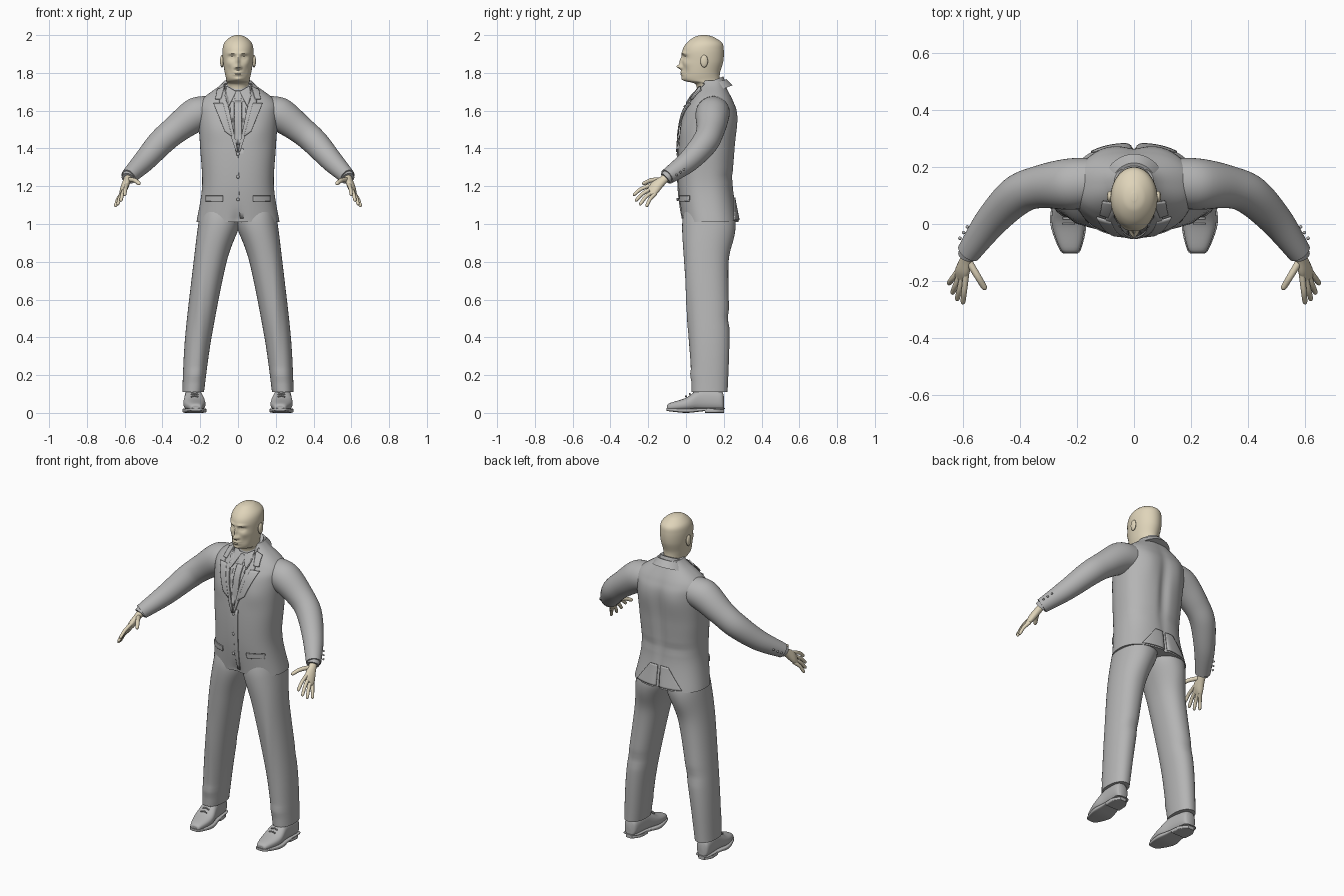
import bpy, bmesh, math
from mathutils import Vector
from mathutils.bvhtree import BVHTree

if "Cube" in bpy.data.objects:
    bpy.data.objects.remove(bpy.data.objects["Cube"])


def material(name, colour):
    m = bpy.data.materials.new(name)
    m.use_nodes = True
    m.diffuse_color = colour
    m.node_tree.nodes["Principled BSDF"].inputs["Base Color"].default_value = colour
    return m


SUIT = material("suit grey", (.46, .46, .46, 1))
SKIN = material("warm skin", (.74, .66, .49, 1))


def finish(name, bm, mat, mirror):
    bmesh.ops.recalc_face_normals(bm, faces=bm.faces)
    mesh = bpy.data.meshes.new(name)
    bm.to_mesh(mesh)
    bm.free()
    mesh.materials.append(mat)
    ob = bpy.data.objects.new(name, mesh)
    bpy.context.collection.objects.link(ob)
    if mirror:
        ob.modifiers.new("both sides", "MIRROR").use_mirror_merge = False
    return ob


def spline(before, start, end, after, t):
    """Smooth curve between the two middle vectors."""
    bend = before * 2 - start * 5 + end * 4 - after
    twist = after - before + start * 3 - end * 3
    return start + ((end - before) * t + bend * t ** 2 + twist * t ** 3) / 2


def loft(name, rings, mat, steps=6, sides=32, power=2, mirror=True):
    """Skin over rings of (centre, half-axis, half-axis), smoothly interpolated."""
    bm, loops, last = bmesh.new(), [], len(rings) - 1
    for k in range(last * steps + 1):
        i = min(k // steps, last - 1)
        four = [rings[max(0, min(last, i + j))] for j in (-1, 0, 1, 2)]
        centre, u, v = (spline(*map(Vector, axis), k / steps - i) for axis in zip(*four))
        loop = []
        for s in range(sides):
            angle = math.tau * s / sides
            p, q = (math.copysign(abs(f) ** (2 / power), f)
                    for f in (math.cos(angle), math.sin(angle)))
            loop.append(bm.verts.new(centre + u * p + v * q))
        loops.append(loop)
    for low, high in zip(loops, loops[1:]):
        for s in range(sides):
            bm.faces.new((low[s - 1], low[s], high[s], high[s - 1]))
    bm.faces.new(loops[0])
    bm.faces.new(loops[-1])
    return finish(name, bm, mat, mirror)


def level(z, left, right, front, back):
    """Horizontal ring from its four limits."""
    return (((left + right) / 2, (front + back) / 2, z),
            ((right - left) / 2, 0, 0), (0, (back - front) / 2, 0))


def tube(name, points, mat, **options):
    """Round limb through points of (x, y, z, radius)."""
    centres, rings = [Vector(p[:3]) for p in points], []
    for i, p in enumerate(points):
        along = centres[min(i + 1, len(centres) - 1)] - centres[max(i - 1, 0)]
        u = along.cross(Vector((0, 0, 1))).normalized()
        rings.append((centres[i], u * p[3], u.cross(along.normalized()) * p[3]))
    return loft(name, rings, mat, **options)


def ball(name, centre, size, mat, mirror=True):
    bm = bmesh.new()
    bmesh.ops.create_uvsphere(bm, u_segments=24, v_segments=16, radius=1)
    for v in bm.verts:
        v.co = Vector(centre) + v.co * Vector(size)
    return finish(name, bm, mat, mirror)


def sculpt(ob, facing, bumps):
    """Push the front (-1) or back (1) out by soft bumps of (x, z, width, height, push)."""
    turned = [max(0, v.normal.y * facing) ** .5 for v in ob.data.vertices]
    for x, z, width, height, push in bumps:
        for v, weight in zip(ob.data.vertices, turned):
            far = ((abs(v.co.x) - x) / width) ** 2 + ((v.co.z - z) / height) ** 2
            v.co.y += facing * push * weight * math.exp(-far)


def patch(name, corners, lift=.005, facing=-1, mirror=True, cells=12):
    """Thin cloth panel laid over the jacket; corners are (x, z) in order round the panel."""
    bm = bmesh.new()
    bm.from_mesh(jacket.data)
    tree = BVHTree.FromBMesh(bm)
    bm.free()
    bm, rows = bmesh.new(), []
    a, b, c, d = map(Vector, corners)
    for i in range(cells + 1):
        row = []
        for j in range(cells + 1):
            p = a.lerp(b, i / cells).lerp(d.lerp(c, i / cells), j / cells)
            start = Vector((p.x, facing, p.y))
            hit = tree.ray_cast(start, Vector((0, -facing, 0)))[0]
            hit = hit or tree.find_nearest(start)[0]
            row.append(bm.verts.new(hit + Vector((0, facing * lift, 0))))
        rows.append(row)
    for low, high in zip(rows, rows[1:]):
        for j in range(cells):
            bm.faces.new((low[j], low[j + 1], high[j + 1], high[j]))
    cloth = finish(name, bm, SUIT, mirror).modifiers.new("cloth", "SOLIDIFY")
    cloth.thickness, cloth.offset = .007, 0


# Jacket body: height, half width, front, back
body = [(1.01, .22, -.02, .28), (1.2, .19, -.04, .25), (1.4, .2, -.04, .26),
        (1.57, .21, -.02, .27), (1.65, .2, .02, .25), (1.73, .1, .07, .21), (1.76, .07, .08, .2)]
jacket = loft("jacket_body", [level(z, -w, w, front, back) for z, w, front, back in body],
              SUIT, steps=10, sides=144, power=2.4, mirror=False)
spine, shoulder_blade = (0, 1.4, .03, .2, -.015), (.1, 1.55, .06, .1, .008)
vent, waist_fold = (0, 1, .012, .1, -.02), (.1, 1.25, .1, .015, -.006)
sculpt(jacket, 1, [spine, shoulder_blade, vent, waist_fold])
cutaway, chest = (0, 1, .03, .06, -.015), (.12, 1.5, .06, .06, .006)
sculpt(jacket, -1, [cutaway, chest])

# Lapels and jacket details follow the body surface
patch("lapel", [(.07, 1.72), (.1, 1.65), (.01, 1.38), (0, 1.38)], lift=.008)
patch("lapel_point", [(.08, 1.64), (.13, 1.64), (.07, 1.49), (.03, 1.46)], lift=.009)
patch("collar_leaf", [(.07, 1.73), (.11, 1.71), (.12, 1.66), (.09, 1.66)], lift=.01)
patch("front_edge", [(0, 1.4), (.03, 1.4), (.03, 1.03), (.01, 1.03)], lift=.002, mirror=False)
patch("pocket_flap", [(.08, 1.15), (.17, 1.15), (.17, 1.12), (.08, 1.12)])
patch("vent_flap", [(.01, 1.14), (.06, 1.14), (.15, 1.02), (.01, 1.02)], lift=.003, facing=1)
for z in (1.13, 1.25, 1.37):
    ball("jacket_button", (0, -.045, z), (.009, .006, .009), SUIT, mirror=False)

# Shirt opening, tie and collars
for v in jacket.data.vertices:
    if v.co.y < .1 and abs(v.co.x) < (v.co.z - 1.38) * .2 and v.co.z < 1.74:
        v.co.y += .012
patch("tie_blade", [(-.02, 1.65), (.02, 1.65), (.02, 1.42), (-.02, 1.42)], mirror=False)
patch("tie_knot", [(-.025, 1.7), (.025, 1.7), (.015, 1.65), (-.015, 1.65)],
      lift=.013, mirror=False)
patch("shirt_collar_leaf", [(.06, 1.73), (.01, 1.7), (.05, 1.62), (.07, 1.68)], lift=.015)


def collar(name, base, top, low_radius, high_radius):
    rings = [((0, .13, z), (r, 0, 0), (0, r * 1.05, r * .4))
             for z, r in ((base, low_radius), (top, high_radius))]
    loft(name, rings, SUIT, sides=48, mirror=False)


collar("shirt_collar", 1.7, 1.755, .08, .065)
collar("jacket_collar", 1.69, 1.735, .11, .08)

# Sleeves, cuffs and their buttons
tube("sleeve", [(.12, .15, 1.6, .08), (.22, .14, 1.58, .09), (.33, .13, 1.5, .075),
                (.41, .1, 1.43, .07), (.5, .01, 1.33, .058), (.58, -.1, 1.25, .042)],
     SUIT, sides=40)
wrist = Vector((.58, -.1, 1.25))
knuckles = Vector((.61, -.19, 1.17))
tube("shirt_cuff", [(*wrist.lerp(knuckles, t), .034) for t in (-.1, .1)], SUIT)
for k in range(3):
    spot = wrist + Vector((.03, .05, .01)) + k * Vector((-.013, .02, .014))
    ball("sleeve_button", spot, (.006, .006, .006), SUIT)

# Palm spreads from wrist to knuckles; fingers fan out from index to little
index_root, little_root = Vector((.59, -.19, 1.2)), Vector((.62, -.17, 1.15))
index_tip, little_tip = Vector((.6, -.28, 1.15)), Vector((.65, -.21, 1.09))
across = (little_root - index_root).normalized()
thick = across.cross(knuckles - wrist).normalized()
palm = [(0, .024, .02), (.3, .027, .02), (.7, .037, .019), (1, .034, .01)]
loft("palm", [(wrist.lerp(knuckles, t), across * w, thick * h) for t, w, h in palm], SKIN)


def finger(name, root, tip, radius):
    points = []
    for t, taper in ((-.2, 1), (.5, .9), (.88, .8), (.97, .55), (1, .1)):
        bow = Vector((0, 0, .012)) * math.sin(math.pi * max(t, 0))
        points.append((*(root.lerp(tip, t) + bow), radius * taper))
    tube(name, points, SKIN, sides=16)


for k, label in enumerate(("index", "middle", "ring", "little")):
    t = k / 3
    reach = (knuckles - wrist) * .15 * math.sin(math.pi * t)
    finger(label + "_finger", index_root.lerp(little_root, t),
           index_tip.lerp(little_tip, t) + reach, .011)
finger("thumb", Vector((.58, -.13, 1.23)), Vector((.52, -.23, 1.21)), .013)

# Trousers: height, inner, outer, front, back
leg = [(1.1, 0, .19, 0, .23), (1, -.01, .21, -.02, .26), (.8, .06, .235, -.01, .225),
       (.4, .14, .28, .02, .23), (.11, .18, .295, .03, .22)]
trousers = loft("trouser_leg", [level(*ring) for ring in leg], SUIT,
                steps=14, sides=48, power=2.2)
knee_hollow, seat = (.18, .5, .1, .03, -.008), (.12, .92, .07, .07, .008)
sculpt(trousers, 1, [knee_hollow, seat])
crease, ankle_fold = (.2, .5, .02, .3, .008), (.22, .2, .08, .02, .006)
sculpt(trousers, -1, [crease, ankle_fold])

# Shoes, toe to heel: y, half width, top; toes turn in slightly
shoe = [(-.1, .01, .03), (-.09, .033, .05), (0, .058, .08), (.08, .047, .13),
        (.18, .04, .12), (.2, .02, .09)]


def shoe_part(name, slices, power):
    """Slices are (y, half width, bottom, top)."""
    rings = [((.23 + y * .07, y, (low + top) / 2), (w, 0, 0), (0, 0, (top - low) / 2))
             for y, w, low, top in slices]
    loft(name, rings, SUIT, power=power)


shoe_part("shoe_upper", [(y, w, .012, top) for y, w, top in shoe], 2.5)
shoe_part("shoe_sole", [(y * 1.03, w * 1.09, abs(y) * .1, .025) for y, w, top in shoe], 5)
shoe_part("shoe_heel", [(.1, .05, 0, .02), (.16, .048, 0, .02), (.2, .02, 0, .02)], 6)
for k in range(3):
    y, z = .02 * k, .09 + .012 * k
    tube("shoe_lace", [(.23 + side * .02, y, z - abs(side) * .005, .004) for side in (-1, 0, 1)],
         SUIT, sides=10)

# Head and neck: height, half width, front, back
skull = [(1.68, .06, .06, .19), (1.74, .06, .05, .185), (1.76, .061, -.01, .18),
         (1.8, .07, -.02, .18), (1.86, .079, -.02, .197), (1.92, .082, -.018, .2),
         (1.96, .072, .005, .19), (1.99, .04, .045, .145), (2, .01, .08, .11)]
head = loft("head", [level(z, -w, w, front, back) for z, w, front, back in skull],
            SKIN, steps=12, sides=128, mirror=False)
face = {
    "nose tip": (0, 1.832, .012, .012, .026),
    "nose bridge": (0, 1.86, .009, .025, .014),
    "nostril": (.014, 1.828, .008, .008, .01),
    "eye socket": (.033, 1.882, .018, .012, -.014),
    "eyelid": (.032, 1.88, .011, .006, .007),
    "brow": (.03, 1.903, .024, .008, .008),
    "cheekbone": (.05, 1.85, .018, .016, .006),
    "cheek hollow": (.045, 1.81, .014, .02, -.005),
    "lips": (0, 1.797, .022, .012, .014),
    "mouth line": (0, 1.797, .022, .003, -.008),
    "chin": (0, 1.766, .02, .011, .008),
}
sculpt(head, -1, face.values())
ball("ear", (.085, .096, 1.862), (.01, .02, .033), SKIN)

# Smooth shading with sharp cloth edges
bpy.ops.object.select_all(action="DESELECT")
for ob in bpy.context.scene.objects:
    if ob.type == "MESH":
        ob.select_set(True)
        bpy.context.view_layer.objects.active = ob
bpy.ops.object.shade_smooth_by_angle(angle=math.radians(40))
